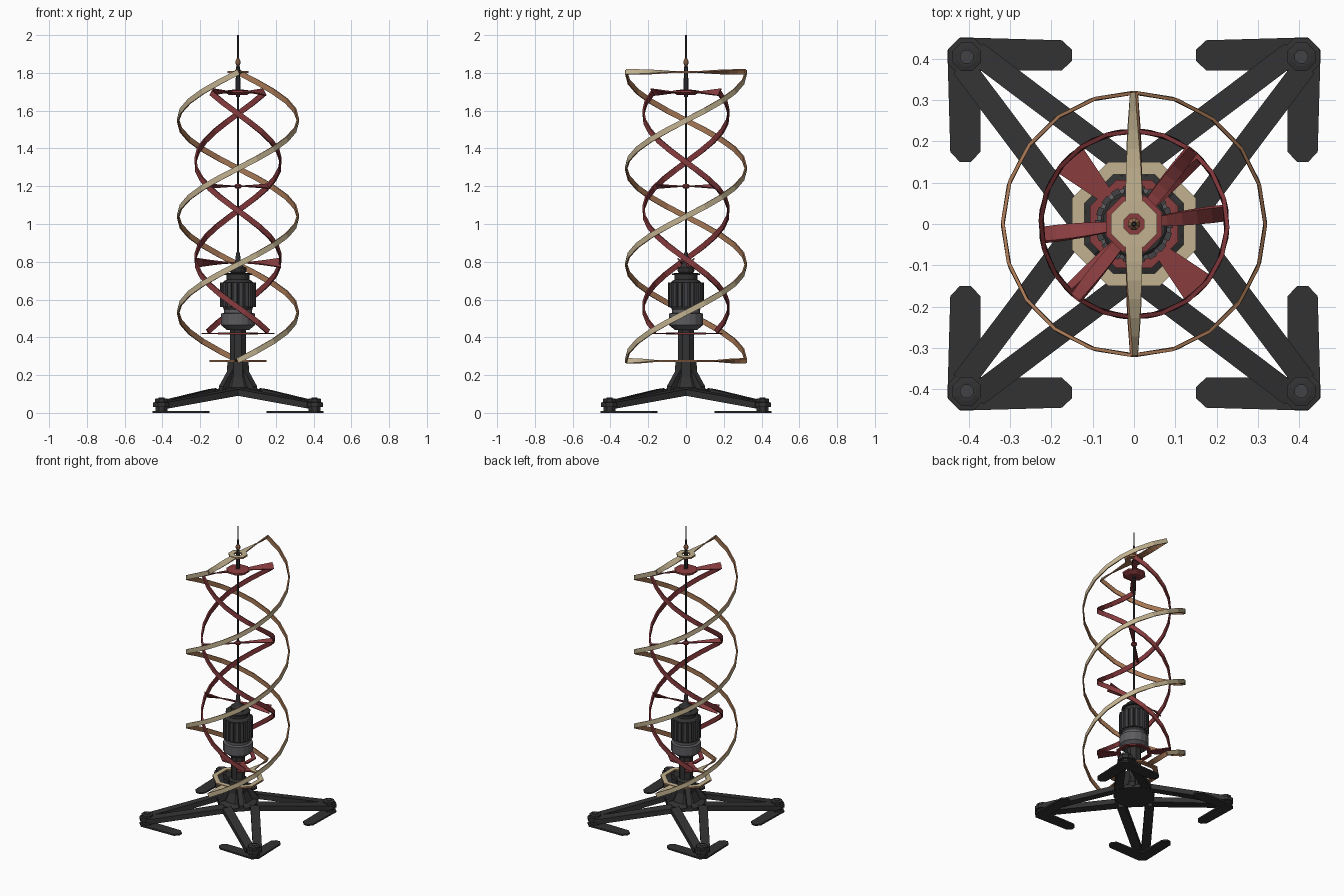
import bpy, bmesh, math
from mathutils import Vector

if "Cube" in bpy.data.objects:
    bpy.data.objects.remove(bpy.data.objects["Cube"])


def material(name, rgb):
    m = bpy.data.materials.new(name)
    m.diffuse_color = (*[(c / 255) ** 2.2 for c in rgb], 1)
    m.use_nodes = True
    m.node_tree.nodes["Principled BSDF"].inputs["Base Color"].default_value = m.diffuse_color
    return m


TAN = material("tan", (192, 176, 142))
BROWN = material("copper brown", (164, 118, 85))
RED = material("red", (136, 63, 65))
DEEP = material("deep red", (124, 55, 58))
DARK = material("charcoal", (53, 53, 54))
GREY = material("grey", (92, 92, 95))
MID = material("motor grey", (68, 68, 71))
UP = Vector((0, 0, 1))


def finish(name, bm, mats):
    bmesh.ops.recalc_face_normals(bm, faces=bm.faces)
    me = bpy.data.meshes.new(name)
    bm.to_mesh(me)
    bm.free()
    for m in mats:
        me.materials.append(m)
    ob = bpy.data.objects.new(name, me)
    bpy.context.collection.objects.link(ob)
    return ob


def circle(bm, r, z, n, at=(0, 0)):
    r /= math.cos(math.pi / n)
    return [bm.verts.new((at[0] + r * math.cos((i + .5) * math.tau / n),
                          at[1] + r * math.sin((i + .5) * math.tau / n), z)) for i in range(n)]


def lathe(name, profile, mat, n=8, at=(0, 0)):
    """Closed solid from (apothem, z) pairs with n sides."""
    bm = bmesh.new()
    rings = [circle(bm, r, z, n, at) for r, z in profile]
    for a, b in zip(rings, rings[1:]):
        for i in range(n):
            bm.faces.new((a[i], a[i - 1], b[i - 1], b[i]))
    bm.faces.new(rings[0])
    bm.faces.new(rings[-1])
    return finish(name, bm, [mat])


def ring(name, outer, inner, z, h, mats, n=8):
    """Flat polygonal ring; the top uses the first material."""
    bm = bmesh.new()
    loops = [circle(bm, r, zz, n) for r, zz in ((outer, z - h / 2), (outer, z + h / 2),
                                                (inner, z + h / 2), (inner, z - h / 2))]
    for k in range(4):
        a, b = loops[k], loops[(k + 1) % 4]
        for i in range(n):
            f = bm.faces.new((a[i], a[i - 1], b[i - 1], b[i]))
            f.material_index = 0 if k == 1 else 1
    return finish(name, bm, mats)


def ribbon(name, stations, thick, mats):
    """Band through (centre, half width vector, normal); outer face uses the first material."""
    bm = bmesh.new()
    rows = []
    for c, w, nrm in stations:
        t = nrm * thick / 2
        rows.append([bm.verts.new(p) for p in (c - w + t, c + w + t, c + w - t, c - w - t)])
    for a, b in zip(rows, rows[1:]):
        for k in range(4):
            f = bm.faces.new((a[k], a[(k + 1) % 4], b[(k + 1) % 4], b[k]))
            f.material_index = 0 if k == 0 else 1
    bm.faces.new(rows[0]).material_index = 1
    bm.faces.new(rows[-1]).material_index = 1
    return finish(name, bm, mats)


def helix_frame(ang, slope, turn):
    rad = Vector((math.cos(ang), math.sin(ang), 0))
    tang = Vector((-math.sin(ang), math.cos(ang), 0)) * turn
    return rad, tang, UP * math.cos(slope) - tang * math.sin(slope)


def strand(name, radius, z0, z1, a0, sweep, half, thick, mats, per_turn=20):
    turn = 1 if sweep > 0 else -1
    slope = math.atan2(z1 - z0, radius * abs(sweep))
    n = round(abs(sweep) / math.tau * per_turn)
    st = []
    for i in range(n + 1):
        rad, _, w = helix_frame(a0 + sweep * i / n, slope, turn)
        st.append((rad * (radius - thick / 2) + UP * (z0 + (z1 - z0) * i / n), w * half, rad))
    ribbon(name, st, thick, mats)
    return slope


def arm(name, radius, hub, z, ang, slope, turn, tip, root, mats, flat=False):
    """Radial blade twisting from the strand to flat at the hub."""
    rad, tang, w = helix_frame(ang, slope, turn)
    st = []
    for i in range(7):
        k = i / 6
        d = w.lerp(-tang, 1 if flat else k).normalized()
        nrm = d.cross(rad)
        if nrm.z < 0:
            nrm = -nrm
        st.append((rad * (radius - .004 + (hub - radius) * k) + UP * z, d * (tip + (root - tip) * k), nrm))
    ribbon(name, st, .007, mats)


# Outer helix, two strands with end arms
outer = [TAN, BROWN]
for i in range(2):
    a = -math.pi / 2 + math.pi * i
    s = strand(f"outer_strand_{i}", .322, .277, 1.803, a, 3 * math.pi, .0145, .008, outer)
    arm(f"outer_lower_arm_{i}", .322, .145, .275, a, s, 1, .0145, .019, outer)
    arm(f"outer_upper_arm_{i}", .322, .05, 1.805, a + math.pi, s, 1, .0145, .021, outer)
ring("outer_lower_hub", .15, .12, .275, .011, outer)
ring("outer_upper_hub", .056, .024, 1.805, .011, outer)

# Inner helix, winding the other way
inner = [RED, DEEP]
a0, sweep, zb, zt = math.radians(135), -math.radians(443), .43, 1.692
for i in range(2):
    a = a0 + math.pi * i
    s = strand(f"inner_strand_{i}", .231, zb, zt, a, sweep, .0145, .010, inner)
    for label, z, hub, tip, root, flat in (("bottom", .42, .10, .045, .018, True),
                                           ("lower", .795, .012, .030, .006, False),
                                           ("middle", 1.2, .012, .015, .005, False),
                                           ("top", 1.698, .06, .022, .014, False)):
        k = min(1, max(0, (z - zb) / (zt - zb)))
        arm(f"inner_{label}_arm_{i}", .231, hub, z, a + sweep * k, s, -1, tip, root, inner, flat)
ring("inner_bottom_hub", .106, .082, .42, .009, inner)
lathe("inner_middle_hub", [(.012, 1.188), (.018, 1.195), (.018, 1.205), (.012, 1.212)], RED)
lathe("inner_top_hub", [(.045, 1.682), (.068, 1.695), (.068, 1.706), (.03, 1.711)], RED)

# Central mast
lathe("rod", [(.0055, .78), (.0055, 1.9), (.004, 1.91), (.004, 2.0)], DARK)
lathe("upper_sleeve", [(.011, 1.672), (.012, 1.69), (.012, 1.77), (.009, 1.84)], DARK)
lathe("finial", [(.008, 1.838), (.014, 1.850), (.014, 1.862), (.006, 1.876)], BROWN)

# Pedestal, drum and finned motor
lathe("pedestal", [(.122, .10), (.122, .122), (.085, .135), (.06, .19), (.056, .27), (.042, .28), (.042, .45)], DARK)
lathe("drum", [(.06, .44), (.09, .465), (.09, .525), (.075, .53), (.075, .55)], GREY, 16)
lathe("motor_core", [(.075, .545), (.08, .56), (.08, .69), (.07, .70), (.06, .705), (.06, .732)], DARK, 16)
lathe("motor_cap", [(.075, .730), (.075, .738), (.04, .742), (.045, .755), (.045, .768),
                    (.03, .775), (.015, .80), (.010, .85)], DARK, 12)


def prism(name, pts, z0, z1, mat):
    """Upright prism over a 2D outline; z may be a function of the point."""
    bm = bmesh.new()
    f0 = z0 if callable(z0) else (lambda x, y: z0)
    f1 = z1 if callable(z1) else (lambda x, y: z1)
    lo = [bm.verts.new((x, y, f0(x, y))) for x, y in pts]
    hi = [bm.verts.new((x, y, f1(x, y))) for x, y in pts]
    for i in range(len(pts)):
        bm.faces.new((lo[i - 1], lo[i], hi[i], hi[i - 1]))
    bm.faces.new(lo)
    bm.faces.new(hi)
    return finish(name, bm, [mat])


def bar(ax, ay, bx, by, half):
    """Outline of a straight bar between two points."""
    d = Vector((bx - ax, by - ay)).normalized()
    nx, ny = -d.y * half, d.x * half
    return [(ax + nx, ay + ny), (bx + nx, by + ny), (bx - nx, by - ny), (ax - nx, ay - ny)]


for i in range(18):
    c, s = math.cos(i * math.tau / 18), math.sin(i * math.tau / 18)
    prism(f"motor_fin_{i}", bar(.07 * c, .07 * s, .094 * c, .094 * s, .010), .56, .69, MID)


# Four legs, each with two beams, a knob and an angled foot
def leg_top(x, y):
    return .13 - .072 * (math.hypot(x, y) - .13) / .44


def leg_bottom(x, y):
    return leg_top(x, y) - .034


for sx in (-1, 1):
    for sy in (-1, 1):
        tag = ("right" if sx > 0 else "left") + ("_back" if sy > 0 else "_front")
        for k, (fx, fy, ex, ey) in enumerate(((.415, .382, .137, .012), (.382, .415, .012, .137))):
            prism(f"leg_beam_{tag}_{k}", bar(sx * fx, sy * fy, sx * ex, sy * ey, .028),
                  leg_bottom, leg_top, DARK)
            toe = [(.435, .37), (.445, .425), (.42, .452), (.175, .445), (.15, .422), (.15, .395), (.175, .372)]
            pts = [(sx * (p if k else q), sy * (q if k else p)) for p, q in toe]
            prism(f"foot_{tag}_{k}", pts, 0, .01 + .0005 * k, DARK)
        at = (sx * .405, sy * .405)
        lathe(f"foot_knob_{tag}", [(.032, .008), (.032, .03), (.045, .032), (.045, .055),
                                   (.034, .057), (.034, .074), (.022, .077)], DARK, 8, at)
        lathe(f"foot_bolt_{tag}", [(.016, .075), (.016, .081)], MID, 8, at)
        # Gusset between leg and pedestal
        prism(f"gusset_{tag}", bar(sx * .03, sy * .03, sx * .09, sy * .09, .016), .11,
              lambda x, y: .25 - max(0, math.hypot(x, y) - .05) * 1.4, DARK)
